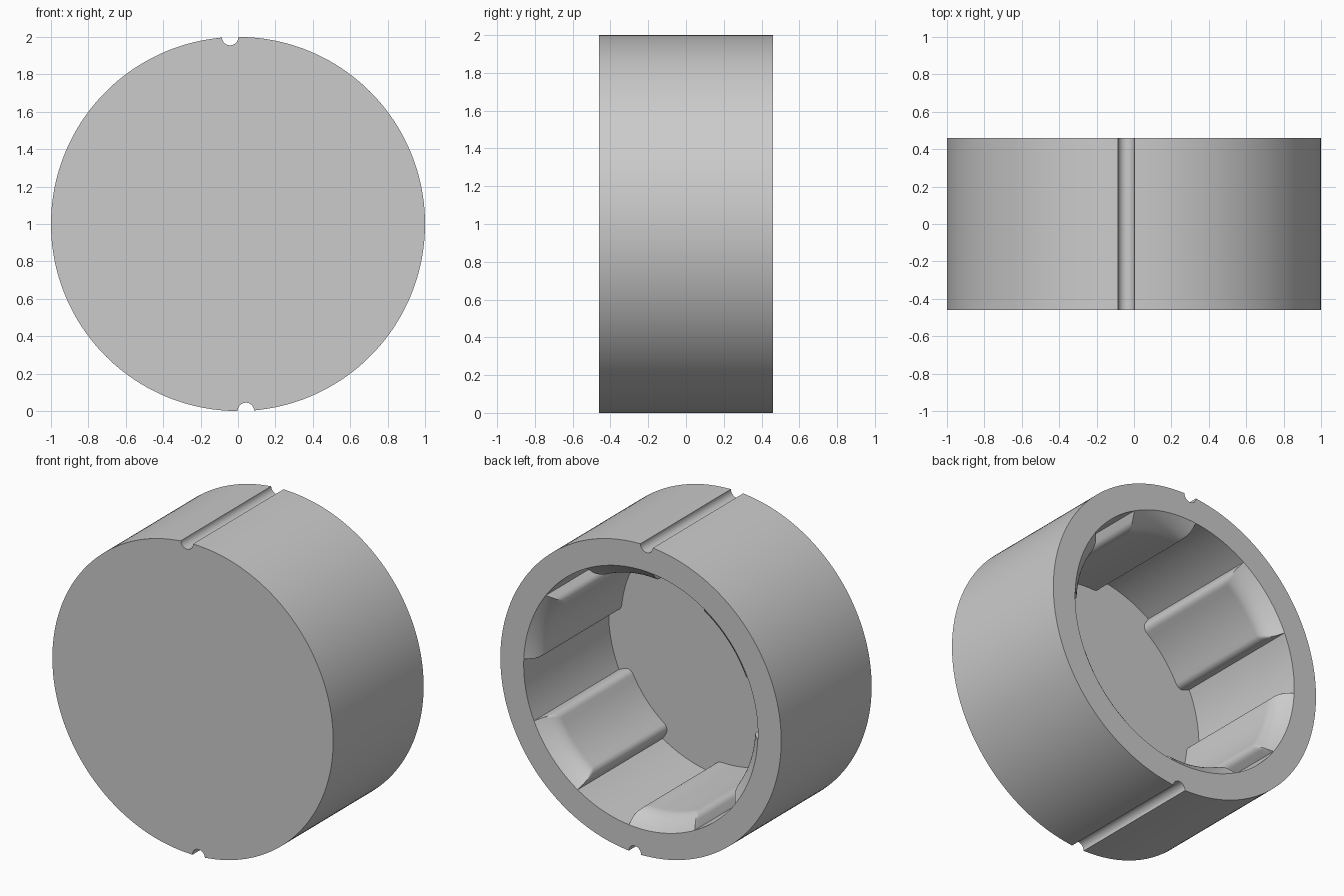
import bpy
import bmesh
from math import pi, sin, cos, radians, asin

old = bpy.data.objects.get("Cube")
if old:
    bpy.data.objects.remove(old)

HALF = 0.46              # half depth of the cap
FLOOR_Y = -0.405         # inner face of the closed end
BORE, PAD_R = 0.834, 0.745
PAD_COUNT, PAD_START, PAD_HALF = 6, radians(19.2), radians(16.6)
FILLET = 0.045
GROOVE_R, GROOVE_ANGLE = 0.044, pi / 2 + 0.042
MOUTH = 0.14             # depth of the rounded lead-in on the pads


def outer_outline():
    """Circle with two opposite half-round grooves, as (x, z) points."""
    points = []
    gap = 2 * asin(GROOVE_R / 2)
    for turn in (0, pi):
        mid = GROOVE_ANGLE + turn
        cx, cz = cos(mid), sin(mid)
        for i in range(15):
            a = mid - pi / 2 - pi * i / 14
            points.append((cx + GROOVE_R * cos(a), cz + GROOVE_R * sin(a)))
        for i in range(1, 90):
            a = mid + gap + (pi - 2 * gap) * i / 90
            points.append((cos(a), sin(a)))
    return points


def bore_outline():
    """Bore with raised pads, as (angle, radius) pairs."""
    side = BORE - PAD_R - FILLET
    half = [(PAD_HALF, BORE)]
    for i in range(9):
        f = pi / 2 * i / 8
        half.append((PAD_HALF - FILLET * (1 - cos(f)) / PAD_R,
                     BORE - side - FILLET * sin(f)))
    flat = half[-1][0]
    step = 2 * pi / PAD_COUNT
    points = []
    for n in range(PAD_COUNT):
        mid = PAD_START + n * step
        points += [(mid - a, r) for a, r in half]
        points += [(mid - flat + 2 * flat * i / 10, PAD_R) for i in range(1, 10)]
        points += [(mid + a, r) for a, r in reversed(half)]
        gap = step - 2 * PAD_HALF
        points += [(mid + PAD_HALF + gap * i / 10, BORE) for i in range(1, 10)]
    return points


def loop(bm, points, y):
    return [bm.verts.new((x, y, z + 1)) for x, z in points]


def skin(bm, a, b):
    for i in range(len(a)):
        j = (i + 1) % len(a)
        bm.faces.new((a[i], a[j], b[j], b[i]))


def ring_edges(bm, ring):
    return [bm.edges.get((v, ring[(i + 1) % len(ring)])) for i, v in enumerate(ring)]


bm = bmesh.new()

# Outer wall and closed front
outline = outer_outline()
front = loop(bm, outline, -HALF)
back = loop(bm, outline, HALF)
skin(bm, front, back)
bm.faces.new(front)

# Bore with pads that round away to nothing at the mouth
bore = bore_outline()
depths = [MOUTH * i / 12 for i in range(13)] + [HALF - FLOOR_Y]
rings = []
for d in depths:
    limit = PAD_R + (BORE - PAD_R) * max(0, 1 - d / MOUTH) ** 2
    rings.append(loop(bm, [(max(r, limit) * cos(a), max(r, limit) * sin(a))
                           for a, r in bore], HALF - d))
for upper, lower in zip(rings, rings[1:]):
    skin(bm, upper, lower)
bm.faces.new(rings[-1])

# Flat rim around the open back
bmesh.ops.remove_doubles(bm, verts=bm.verts[:], dist=0.00005)
rim = [e for e in bm.edges if e.is_boundary]
bmesh.ops.triangle_fill(bm, edges=rim, use_beauty=True, normal=(0, 1, 0))
bmesh.ops.recalc_face_normals(bm, faces=bm.faces[:])

mesh = bpy.data.meshes.new("ribbed_cap")
bm.to_mesh(mesh)
bm.free()
cap = bpy.data.objects.new("ribbed_cap", mesh)
bpy.context.collection.objects.link(cap)

# Plain grey
grey = bpy.data.materials.new("plain_grey")
grey.use_nodes = True
colour = (0.6, 0.6, 0.6, 1)
grey.diffuse_color = colour
grey.node_tree.nodes["Principled BSDF"].inputs["Base Color"].default_value = colour
mesh.materials.append(grey)

bpy.ops.object.select_all(action="DESELECT")
cap.select_set(True)
bpy.context.view_layer.objects.active = cap
bpy.ops.object.shade_smooth_by_angle(angle=radians(32))
